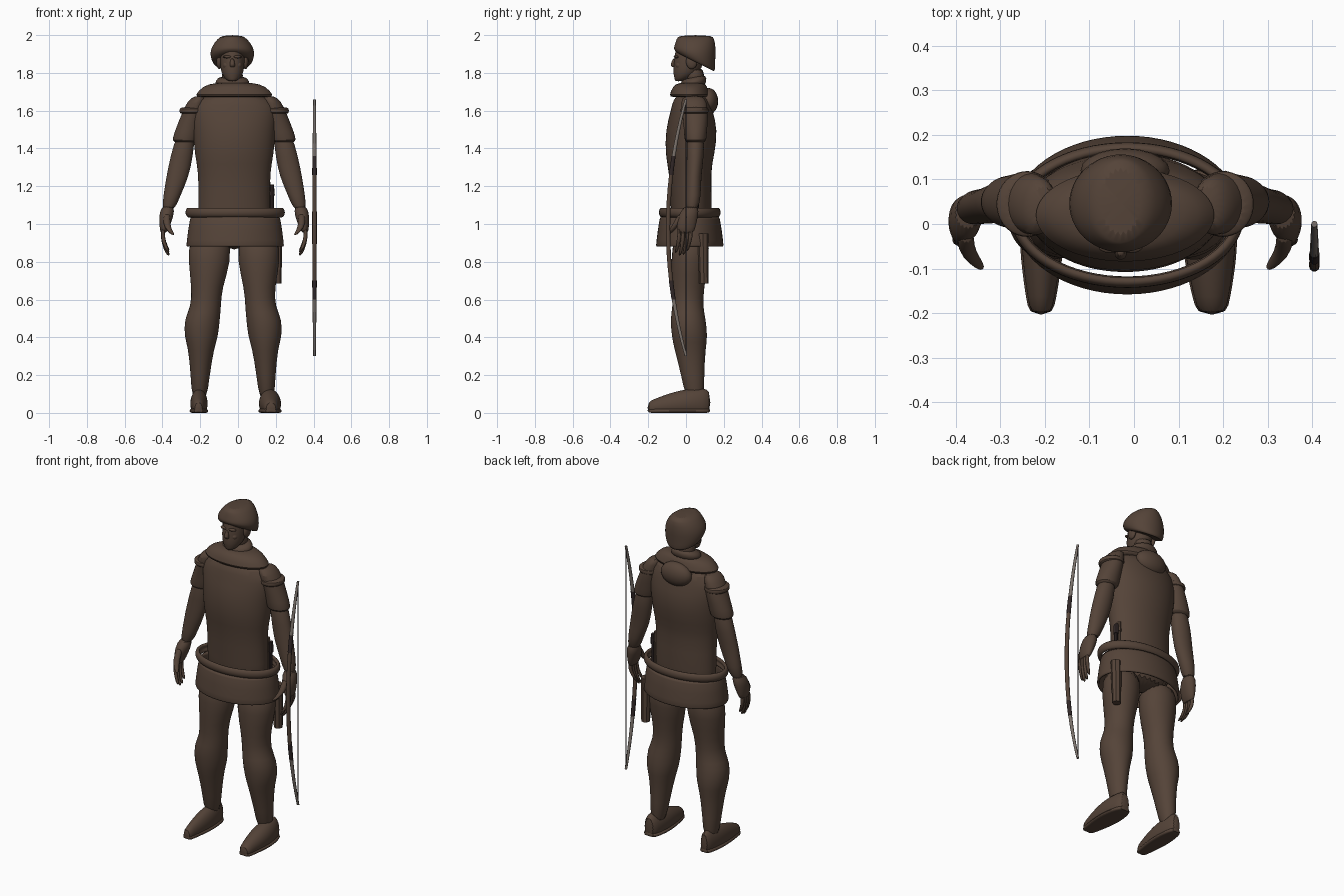
import bpy
import bmesh
from math import sin, cos, pi, radians
from mathutils import Vector

if "Cube" in bpy.data.objects:
    bpy.data.objects.remove(bpy.data.objects["Cube"], do_unlink=True)

MIDDLE = -.02  # mirror line of the figure
SIDES = (("right", False), ("left", True))


def material(name, colour):
    mat = bpy.data.materials.new(name)
    mat.use_nodes = True
    mat.diffuse_color = (*colour, 1)
    shader = mat.node_tree.nodes["Principled BSDF"]
    shader.inputs["Base Color"].default_value = (*colour, 1)
    return mat


BROWN = material("earth brown", (.09, .057, .04))
HORN = material("bow grey", (.2, .17, .15))
DARK = material("dark binding", (.03, .02, .02))


def mirrored(point, flip):
    return Vector((2 * MIDDLE - point.x, point.y, point.z)) if flip else point


def finish(builder, name, mat, levels=1, thickness=0):
    bmesh.ops.recalc_face_normals(builder, faces=builder.faces[:])
    mesh = bpy.data.meshes.new(name)
    builder.to_mesh(mesh)
    builder.free()
    mesh.materials.append(mat)
    obj = bpy.data.objects.new(name, mesh)
    bpy.context.collection.objects.link(obj)
    if thickness:
        solid = obj.modifiers.new("thickness", 'SOLIDIFY')
        solid.thickness = thickness
    if levels:
        smooth = obj.modifiers.new("smooth", 'SUBSURF')
        smooth.levels = smooth.render_levels = levels
    bpy.ops.object.select_all(action='DESELECT')
    obj.select_set(True)
    bpy.context.view_layer.objects.active = obj
    bpy.ops.object.shade_smooth_by_angle(angle=radians(40))


def loft(name, rings, mat=BROWN, sides=20, flip=False, along_y=False,
         closed=True, levels=1, thickness=0):
    """Skin elliptical rings given as centre x, y, z, two radii and an optional tilt."""
    builder = bmesh.new()
    loops = []
    for x, y, z, across, deep, *tilt in rings:
        loop = []
        for i in range(sides):
            angle = 2 * pi * i / sides
            a, b = across * cos(angle), deep * sin(angle)
            if along_y:
                point = Vector((x + a, y, max(z + b, 0)))
            else:
                point = Vector((x + a, y + b, z + sum(tilt) * b))
            loop.append(builder.verts.new(mirrored(point, flip)))
        loops.append(loop)
    for low, high in zip(loops, loops[1:]):
        for i in range(sides):
            j = (i + 1) % sides
            builder.faces.new((low[i], low[j], high[j], high[i]))
    if closed:
        builder.faces.new(loops[0])
        builder.faces.new(loops[-1])
    finish(builder, name, mat, levels, thickness)


def stack(name, x, rows, **options):
    """Loft upright rows of z, y, two radii and an optional tilt above one x."""
    loft(name, [(x, y, z, *rest) for z, y, *rest in rows], **options)


def ball(name, centre, size, flip=False):
    builder = bmesh.new()
    bmesh.ops.create_uvsphere(builder, u_segments=20, v_segments=12, radius=1)
    for vert in builder.verts:
        point = Vector(c + s * k for c, s, k in zip(centre, size, vert.co))
        vert.co = mirrored(point, flip)
    finish(builder, name, BROWN, levels=0)


# Tunic body, from hips to shoulders
stack("tunic", MIDDLE, [
    (.86, .03, .2, .1), (1.1, .03, .19, .11), (1.28, .02, .19, .11),
    (1.36, .02, .21, .13), (1.5, .03, .22, .14), (1.6, .03, .23, .11),
    (1.66, .03, .2, .1), (1.7, .03, .1, .06)], sides=28)

# Open flared skirt with a rolled belt
WAIST = -.015
stack("skirt", WAIST, [(.88, .02, .26, .18), (.89, .02, .26, .18), (1.05, .02, .24, .16)],
      sides=32, closed=False, thickness=.015)
stack("belt", WAIST, [(1.03 + .06 * step / 3, .02, .25 + bulge, .15 + bulge)
                      for step, bulge in enumerate((0, .015, .015, .005))],
      sides=32, closed=False, thickness=.02)

# Cape collar, neck and the hood bundle on the back
HEAD = -.03
stack("collar", MIDDLE, [(1.67, .02, .2, .1), (1.68, .02, .21, .11),
                         (1.73, .02, .17, .09), (1.75, .03, .1, .07)], sides=28)
stack("neck_wrap", HEAD, [(1.72, .04, .1, .07, .1), (1.76, .04, .09, .07, .2),
                          (1.78, .04, .07, .06, .2)])
stack("neck", HEAD, [(1.73, .05, .06, .05), (1.84, .04, .06, .06)])
ball("hood_bundle", (MIDDLE, .12, 1.65), (.1, .05, .07))

# Head and facial features
stack("head", HEAD, [
    (1.755, -.04, .02, .02), (1.77, -.02, .04, .04), (1.8, 0, .06, .07),
    (1.85, .015, .066, .08), (1.93, .02, .065, .08), (1.96, .03, .04, .05)])
stack("nose", HEAD, [(1.83, -.06, .015, .015), (1.84, -.07, .015, .015),
                     (1.88, -.06, .01, .01)], sides=10)
ball("lips", (HEAD, -.055, 1.8), (.02, .01, .008))
for side, direction in (("right", -1), ("left", 1)):
    ball(side + "_brow", (HEAD + direction * .025, -.05, 1.885), (.025, .015, .008))
    ball(side + "_cheek", (HEAD + direction * .03, -.035, 1.84), (.02, .02, .02))
    ball(side + "_ear", (HEAD + direction * .07, .03, 1.86), (.015, .03, .04))

# Slouched cap, low at the back
stack("cap", HEAD, [
    (1.86, .05, .06, .07, -.5), (1.855, .05, .1, .1, -.5), (1.87, .045, .11, .11, -.5),
    (1.9, .045, .12, .11, -.3), (1.94, .05, .11, .11, -.1), (1.98, .05, .08, .1),
    (2, .05, .05, .09)], sides=24)

# Arms with short sleeves, hands and fingers
for side, flip in SIDES:
    loft(side + "_sleeve", [
        (-.2, .04, 1.68, .03, .05), (-.22, .04, 1.65, .05, .07), (-.24, .05, 1.58, .06, .07),
        (-.27, .05, 1.48, .07, .06), (-.28, .05, 1.44, .07, .06),
        (-.28, .05, 1.43, .05, .04)], flip=flip)
    loft(side + "_shoulder_band", [
        (-.24, .045, 1.58 + .01 * step, .06 + swell, .065 + swell)
        for step, swell in enumerate((0, .01, .01, .01, 0))], flip=flip)
    loft(side + "_arm", [
        (-.27, .05, 1.5, .05, .05), (-.3, .05, 1.35, .06, .045), (-.32, .04, 1.25, .06, .04),
        (-.35, .04, 1.15, .045, .04), (-.37, .03, 1.07, .035, .035)], flip=flip)
    loft(side + "_palm", [
        (-.37, .03, 1.1, .035, .04), (-.38, .01, 1.04, .04, .055),
        (-.39, 0, .98, .025, .05), (-.395, 0, .95, .015, .04)], flip=flip)
    for number, drop in enumerate((0, .015, .01, -.01)):
        y = .02 * number - .035
        loft(f"{side}_finger_{number + 1}", [
            (-.395, y, .98, .013, .012), (-.4, y, .93, .012, .012),
            (-.385, y - .01, .88 - drop, .011, .01),
            (-.365, y - .02, .845 - drop, .008, .008)], sides=8, flip=flip)
    loft(side + "_thumb", [
        (-.375, -.02, 1.06, .02, .02), (-.38, -.05, 1, .02, .02),
        (-.36, -.08, .96, .015, .015), (-.34, -.1, .94, .008, .008)], sides=10, flip=flip)

# Legs and shoes, the left foot turned out and standing a little wider
for side, flip in SIDES:
    inward = .012 if flip else 0
    leg = [
        (-.15, .03, .95, .11, .1), (-.15, .02, .8, .115, .1), (-.165, .01, .66, .08, .085),
        (-.17, .01, .56, .08, .08), (-.19, .01, .5, .095, .095), (-.195, .02, .4, .09, .095),
        (-.195, .02, .35, .07, .085), (-.2, .035, .2, .05, .06), (-.205, .05, .06, .04, .05)]
    loft(side + "_leg", [(x + inward * (z < .8), y, z, *radii) for x, y, z, *radii in leg],
         sides=24, flip=flip)
    turn, breadth = (-.01, 1.15) if flip else (-.004, .9)
    shoe, sole = [], []
    for step in range(9):
        t = step / 8
        x = -.205 + turn * t
        y = .13 - .335 * t
        top = .06 + .07 * cos(2 * t - .4)
        width = breadth * (.026 + .026 * sin(pi * t ** .8))
        shoe.append((x, y, .4 * top, width, .6 * top))
        sole.append((x, y, .01, width + .004, .02))
    loft(side + "_shoe", shoe, along_y=True, flip=flip)
    loft(side + "_sole", sole, along_y=True, flip=flip)

# Dagger grips and the hanging sheath
stack("sheath", .205, [(.685, .095, .025, .025), (.95, .09, .03, .03)], sides=8, levels=0)
for name, x, top, mat in (("dagger", .16, 1.23, BROWN), ("knife", .18, 1.21, DARK)):
    stack(name + "_grip", x, [(1, .06, .01, .01), (top - .06, .06, .01, .01)],
          sides=8, levels=0, mat=mat)
    stack(name + "_pommel", x, [(top - .06, .06, .015, .015), (top, .06, .01, .015)],
          sides=8, levels=0, mat=mat)

# Longbow: a shallow arc built in bound sections, with a straight string
BOW_X, CENTRE, HALF = .405, .98, .68
limits = (-HALF, -.38, -.28, .28, .38, HALF)
names = ("lower_tip", "lower_binding", "bow_grip", "upper_binding", "upper_tip")
for name, start, end, mat in zip(names, limits, limits[1:], (HORN, DARK, BROWN, DARK, HORN)):
    rings = []
    for step in range(9):
        along = start + (end - start) * step / 8
        bend = 1 - (along / HALF) ** 2
        radius = .007 + .005 * bend + (.001 if mat == DARK else 0)
        rings.append((BOW_X, -.095 * bend, CENTRE + along, radius, radius))
    loft(name, rings, mat, sides=10, levels=0)
stack("bowstring", BOW_X, [(CENTRE + end * HALF, 0, .003, .003) for end in (-1, 1)],
      mat=DARK, sides=6, levels=0)
